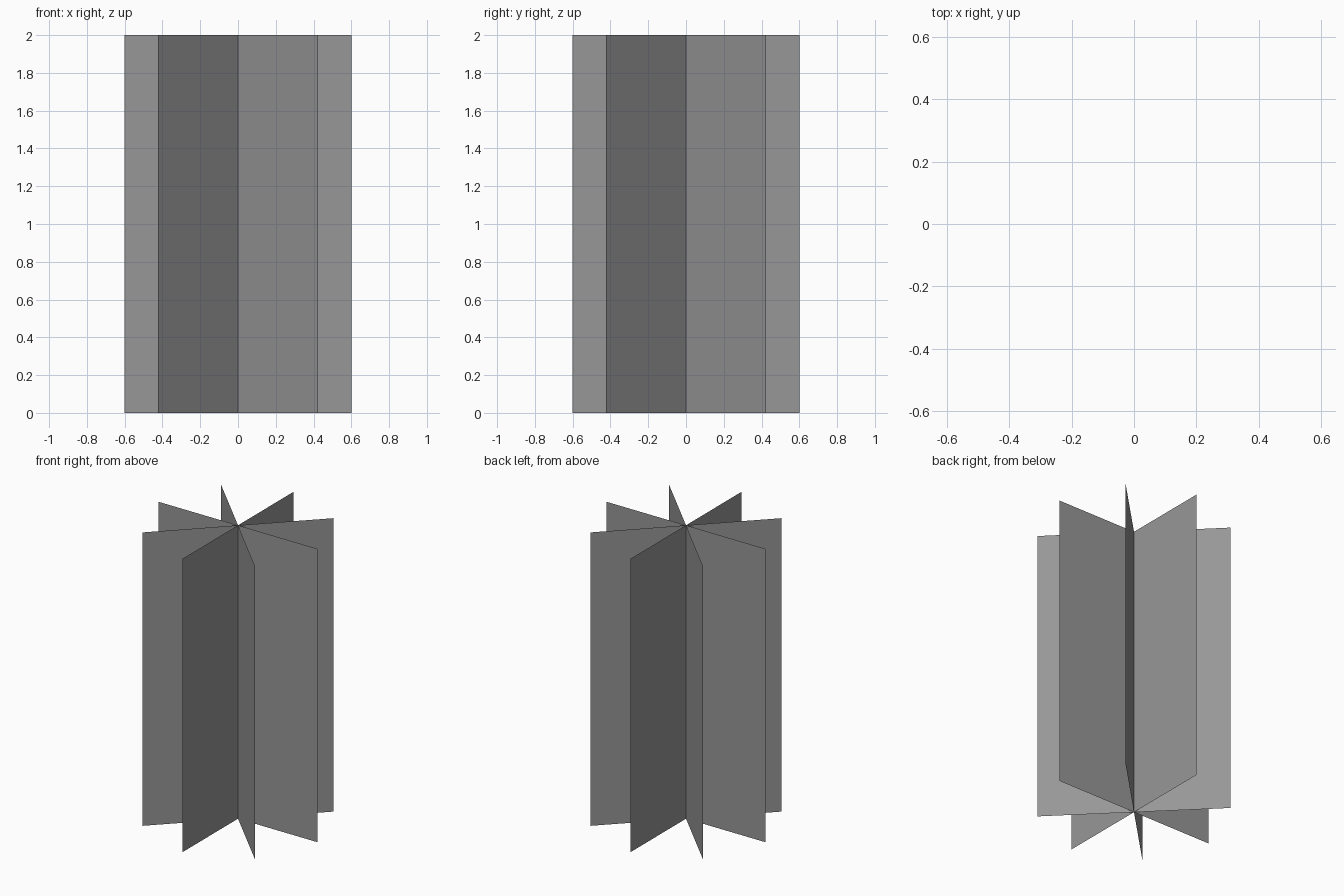
import bpy, math

if "Cube" in bpy.data.objects:
    bpy.data.objects.remove(bpy.data.objects["Cube"])

WIDTH, HEIGHT, COUNT = 1.2, 2.0, 4

# Dark grey card colour
dark_grey = bpy.data.materials.new("dark_grey")
dark_grey.diffuse_color = (0.31, 0.31, 0.31, 1)
dark_grey.use_nodes = True
dark_grey.node_tree.nodes["Principled BSDF"].inputs["Base Color"].default_value = dark_grey.diffuse_color


def upright_card(name, angle):
    # One flat vertical card through the centre axis
    c, s = math.cos(angle) * WIDTH / 2, math.sin(angle) * WIDTH / 2
    verts = [(-c, -s, 0), (c, s, 0), (c, s, HEIGHT), (-c, -s, HEIGHT)]
    mesh = bpy.data.meshes.new(name)
    mesh.from_pydata(verts, [], [(0, 1, 2, 3)])
    mesh.materials.append(dark_grey)
    obj = bpy.data.objects.new(name, mesh)
    bpy.context.collection.objects.link(obj)
    return obj


# Four crossing cards, evenly fanned around the axis
for i in range(COUNT):
    upright_card(f"crossed_card_{i + 1}", math.pi * i / COUNT)
